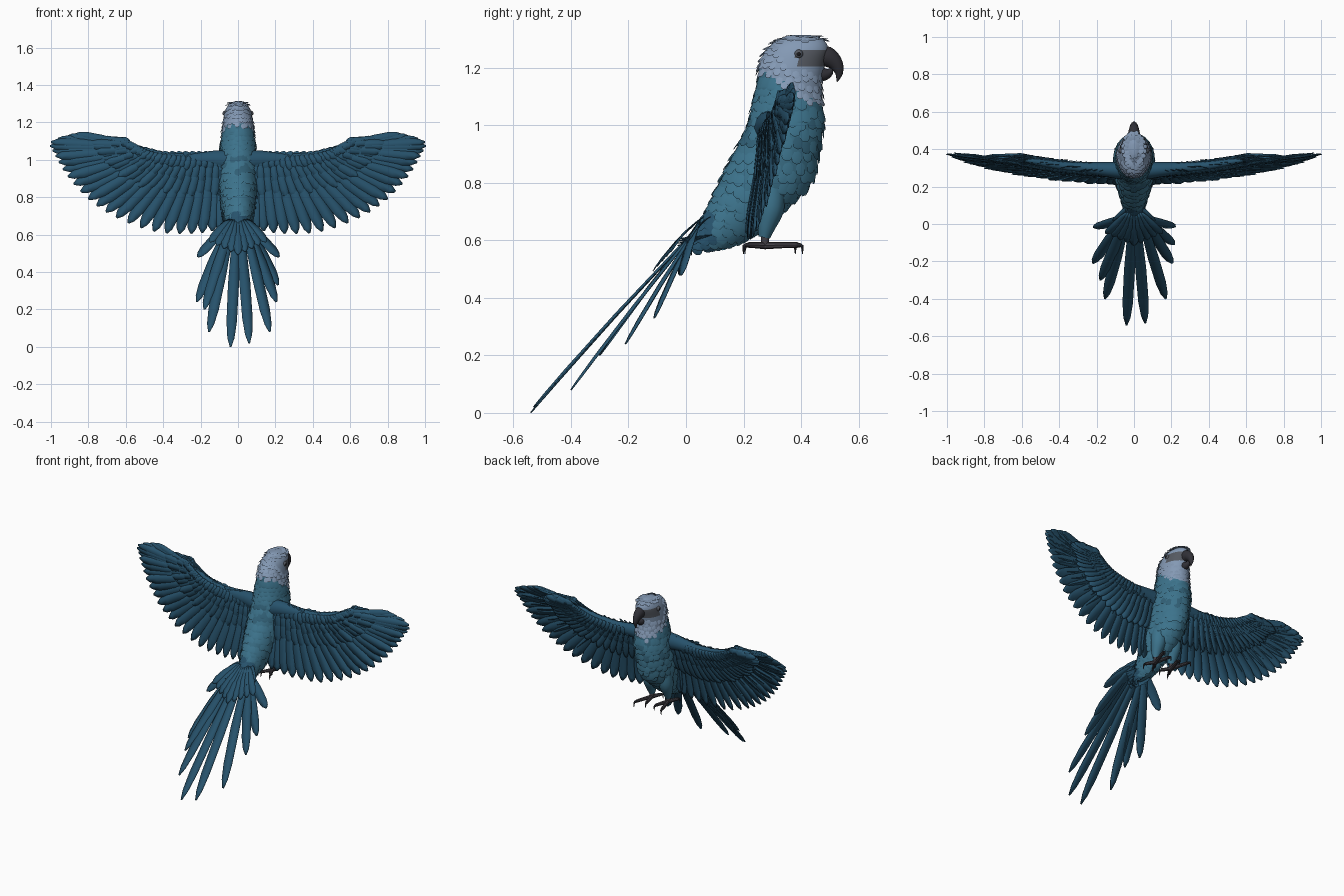
import bpy, bmesh, math, random
from mathutils import Vector as V

random.seed(4)
if "Cube" in bpy.data.objects:
    bpy.data.objects.remove(bpy.data.objects["Cube"])


def material(name, rgb):
    m = bpy.data.materials.new(name)
    m.use_nodes = True
    m.diffuse_color = (*rgb, 1)
    bsdf = m.node_tree.nodes["Principled BSDF"]
    bsdf.inputs["Base Color"].default_value = (*rgb, 1)
    bsdf.inputs["Roughness"].default_value = 0.8
    return m


MATS = [material("body blue", (0.045, 0.17, 0.26)),
        material("flight feather blue", (0.02, 0.085, 0.15)),
        material("pale head blue", (0.23, 0.32, 0.46)),
        material("bare face grey", (0.09, 0.1, 0.12)),
        material("beak charcoal", (0.03, 0.03, 0.038)),
        material("foot grey", (0.055, 0.05, 0.06)),
        material("eye black", (0.01, 0.01, 0.012)),
        material("chest patch blue", (0.03, 0.115, 0.18))]
BODY, WING, HEAD, FACE, BEAK, FOOT, EYE, PATCH = range(8)


def finish(name, bm, mirror=False, thick=0):
    bmesh.ops.recalc_face_normals(bm, faces=bm.faces)
    me = bpy.data.meshes.new(name)
    bm.to_mesh(me)
    bm.free()
    for m in MATS:
        me.materials.append(m)
    ob = bpy.data.objects.new(name, me)
    bpy.context.collection.objects.link(ob)
    if mirror:
        ob.modifiers.new("Mirror", 'MIRROR').use_mirror_merge = False
    if thick:
        s = ob.modifiers.new("Solidify", 'SOLIDIFY')
        s.thickness, s.offset = thick, 0
    bpy.ops.object.select_all(action='DESELECT')
    ob.select_set(True)
    bpy.context.view_layer.objects.active = ob
    bpy.ops.object.shade_smooth_by_angle(angle=math.radians(40))
    return ob


def spline(pts, t):
    """Smooth curve through tuples, t from 0 to 1."""
    f = min(max(t, 0), 1) * (len(pts) - 1)
    i = min(int(f), len(pts) - 2)
    u = f - i
    a, b, c, d = (pts[min(max(k, 0), len(pts) - 1)] for k in range(i - 1, i + 3))
    return tuple(q + 0.5 * u * (r - p + u * (2 * p - 5 * q + 4 * r - s + u * (3 * (q - r) + s - p)))
                 for p, q, r, s in zip(a, b, c, d))


def skin(bm, rings, mat):
    loops = [[bm.verts.new(p) for p in ring] for ring in rings]
    n = len(loops[0])
    faces = [bm.faces.new((a[i], a[(i + 1) % n], b[(i + 1) % n], b[i]))
             for a, b in zip(loops, loops[1:]) for i in range(n)]
    faces += [bm.faces.new(loops[0]), bm.faces.new(loops[-1])]
    for f in faces:
        f.material_index = mat


def tube(bm, pts, mat, up=(1, 0, 0), squash=1.0, sides=12, steps=14):
    """Tapered tube through (x, y, z, radius) points."""
    rings = []
    for k in range(steps + 1):
        t = k / steps
        p = spline(pts, t)
        d = V(spline(pts, t + 0.02)[:3]) - V(spline(pts, t - 0.02)[:3])
        side = d.cross(V(up)).normalized()
        up2 = side.cross(d).normalized() * squash
        r = max(p[3], 0.0015)
        rings.append([V(p[:3]) + r * (side * math.cos(a) + up2 * math.sin(a))
                      for a in (2 * math.pi * i / sides for i in range(sides))])
    skin(bm, rings, mat)


SHAPE = [(0, .3), (.15, .72), (.5, 1), (.8, .95), (.93, .65), (1, .15)]


def feather(bm, root, tip, width, normal, mat, bend=0.0):
    """Leaf-shaped vane with a raised central shaft."""
    root, tip = V(root), V(tip)
    d = tip - root
    side = d.cross(V(normal)).normalized()
    n = side.cross(d).normalized()
    prev = None
    for t, w in SHAPE:
        c = root + d * t + n * (bend * math.sin(math.pi * t))
        h = side * (w * width / 2)
        row = [bm.verts.new(p) for p in (c - h, c + n * (w * width * .08), c + h)]
        if prev:
            for i in (0, 1):
                bm.faces.new((prev[i], prev[i + 1], row[i + 1], row[i])).material_index = mat
        prev = row


# Body and head: horizontal slices (z, back y, front y, half width)
SLICES = [(1.315, .37, .43, .012), (1.3, .325, .475, .045), (1.265, .28, .495, .068),
          (1.21, .255, .483, .08), (1.15, .25, .472, .086), (1.08, .235, .475, .092),
          (1.0, .215, .476, .102), (.9, .165, .462, .106), (.8, .115, .435, .1),
          (.72, .08, .36, .085), (.65, .04, .28, .066), (.6, .02, .2, .045), (.575, .03, .13, .02)]


def surface(t, a):
    z, y0, y1, w = spline(SLICES, t)
    return V((w * math.sin(a), (y0 + y1) / 2 + (y1 - y0) / 2 * math.cos(a), z))


def plumage(p):
    return HEAD if p.z > 1.2 - (p.y - .25) * .6 else BODY


bm = bmesh.new()
skin(bm, [[surface(k / 70, 2 * math.pi * i / 40) for i in range(40)] for k in range(71)], BODY)
for f in bm.faces:
    c = f.calc_center_median()
    f.material_index = plumage(c)
    if c.y > .385 and 1.205 < c.z < 1.262:
        f.material_index = FACE
finish("body_and_head", bm)

# Small overlapping contour feathers
bm = bmesh.new()
ROWS, COLS = 30, 22
for k in range(1, ROWS):
    for i in range(COLS):
        t = (k + random.uniform(-.3, .3)) / ROWS
        a = 2 * math.pi * (i + .5 * (k % 2) + random.uniform(-.2, .2)) / COLS
        p = surface(t, a)
        if (p.y > .35 and 1.2 < p.z < 1.3) or t > .93:
            continue
        down = (surface(t + .01, a) - p).normalized()
        n = (surface(t, a + .05) - p).cross(down).normalized()
        if n.dot(p - V((0, .33 if p.z > .9 else .22, p.z))) < 0:
            n = -n
        mat = plumage(p)
        size = .032 if mat == HEAD else .05
        if mat == BODY and (p.z < .74 and p.y < .12):
            mat = WING
        elif mat == BODY and .93 < p.z < 1.05 and random.random() < .35:
            mat = PATCH
        feather(bm, p - n * .003, p + down * size + n * .007, size * .75, n, mat)
finish("contour_feathers", bm)

# Hooked beak with lower mandible
bm = bmesh.new()
tube(bm, [(0, .44, 1.235, .036), (0, .485, 1.24, .037), (0, .518, 1.218, .027),
          (0, .532, 1.185, .015), (0, .526, 1.152, .002)], BEAK, squash=.85, sides=16)
finish("upper_beak", bm)
bm = bmesh.new()
tube(bm, [(0, .44, 1.185, .024), (0, .475, 1.178, .024), (0, .498, 1.185, .015),
          (0, .508, 1.202, .003)], BEAK, sides=14)
finish("lower_beak", bm)

# Eyes with bare rings
bm = bmesh.new()
for x, r, mat in ((.066, .016, FACE), (.072, .011, EYE)):
    old = set(bm.faces)
    made = bmesh.ops.create_uvsphere(bm, u_segments=16, v_segments=10, radius=r)["verts"]
    bmesh.ops.translate(bm, vec=(x, .392, 1.248), verts=made)
    for f in set(bm.faces) - old:
        f.material_index = mat
finish("eyes", bm, mirror=True)


# Wings: outlines in (x, z) from outermost feather to body
TIPS = [(.87, 1.138), (1.0, 1.095), (.975, 1.02), (.91, .91), (.8, .79),
        (.65, .69), (.45, .617), (.25, .605), (.1, .625)]
ROOTS = [(.58, 1.075), (.57, 1.065), (.54, 1.05), (.5, 1.03), (.44, 1.01),
         (.36, 1.0), (.28, .995), (.19, .99), (.1, .99)]


def wing_point(x, z, off=0):
    return V((x, .258 + .08 * x + .2 * (z - .9) + off, z))


def wing_row(bm, count, reach, lift, width, off, face, jitter):
    for i in range(count):
        t = i / (count - 1)
        r, e = V(spline(ROOTS, t)), V(spline(TIPS, t))
        r.y += lift
        e = r.lerp(e, reach * random.uniform(1 - jitter, 1 + jitter))
        w = width * (.72 + .28 * min(1, t * 2.2))
        feather(bm, wing_point(*r, off), wing_point(*e, off * .6 + (i % 3 - 1) * .002),
                w, (.2, face, .2), WING, bend=.008)


bm = bmesh.new()
wing_row(bm, 25, 1, 0, .07, 0, -1, 0)
finish("flight_feathers", bm, mirror=True, thick=.003)
bm = bmesh.new()
for face in (-1, 1):
    wing_row(bm, 26, .52, .012, .058, face * .012, face, .05)
    wing_row(bm, 26, .33, .02, .05, face * .02, face, .1)
    wing_row(bm, 28, .18, .026, .045, face * .026, face, .15)
finish("wing_coverts", bm, mirror=True, thick=.002)
bm = bmesh.new()
tube(bm, [(.04, .285, .99, .06), (.12, .29, 1.0, .05), (.28, .302, 1.0, .034),
          (.42, .315, 1.02, .026), (.54, .335, 1.06, .017), (.62, .345, 1.08, .003)],
     WING, up=(0, 1, 0), squash=.85)
for i in range(14):  # ruffled feathers on the leading edge
    x = .08 + i * .036
    p = wing_point(x, 1.01 + max(0, x - .35) * .25)
    feather(bm, p, p + V((.07, random.uniform(-.02, .02), .03)), .03, (0, -1, .4), WING)
finish("wing_arms", bm, mirror=True)

# Long fanned tail: tips (x, y, z)
BACK = (0, -.74, .68)
bm = bmesh.new()
LONG = [(-.04, -.54, .0), (.06, -.53, .02), (-.155, -.4, .08), (.17, -.4, .08),
        (-.22, -.21, .24), (.205, -.21, .24), (-.18, -.3, .2), (.215, -.11, .33),
        (-.215, -.02, .48), (.22, -.015, .48)]
for k, (x, y, z) in enumerate(LONG):
    feather(bm, (x * .2, .06 - k * .002, .66), (x, y, z), .058, (x * .6, -.74, .68), WING, bend=.006)
finish("tail_feathers", bm, thick=.004)
bm = bmesh.new()
for i in range(9):
    s = (i - 4) / 4
    reach = .25 - .09 * abs(s)
    for y, k in ((.06, 1), (.085, .65)):
        feather(bm, (s * .04, y, .68), (s * .13 * k + s * .02, y - reach * .7 * k, .68 - reach * .75 * k),
                .05, BACK, WING, bend=.01)
    feather(bm, (s * .03, .12, .62), (s * .08, -.03, .575 + .03 * abs(s)), .045, (0, .5, -1), WING)
finish("tail_coverts", bm, thick=.002)

# Feathered thighs, shanks, toes and claws
bm = bmesh.new()
tube(bm, [(.055, .3, .78, .045), (.058, .295, .71, .046), (.06, .28, .65, .032), (.06, .272, .61, .02)], BODY)
finish("thighs", bm, mirror=True)
bm = bmesh.new()
tube(bm, [(.06, .275, .64, .014), (.06, .275, .6, .014), (.06, .275, .575, .013)], FOOT)
for dx, end in ((-.025, .38), (.035, .405), (-.03, .205), (.03, .2)):
    out = 1 if end > .28 else -1
    x = .06 + dx
    tube(bm, [(.06, .275, .582, .013), (.06 + dx * .6, (.275 + end) / 2, .584, .011),
              (x, end - out * .018, .584, .01)], FOOT, sides=8)
    tube(bm, [(x, end - out * .022, .584, .009), (x + dx * .1, end - out * .002, .58, .006),
              (x + dx * .15, end, .553, .001)], BEAK, sides=8, steps=6)
finish("feet", bm, mirror=True)
